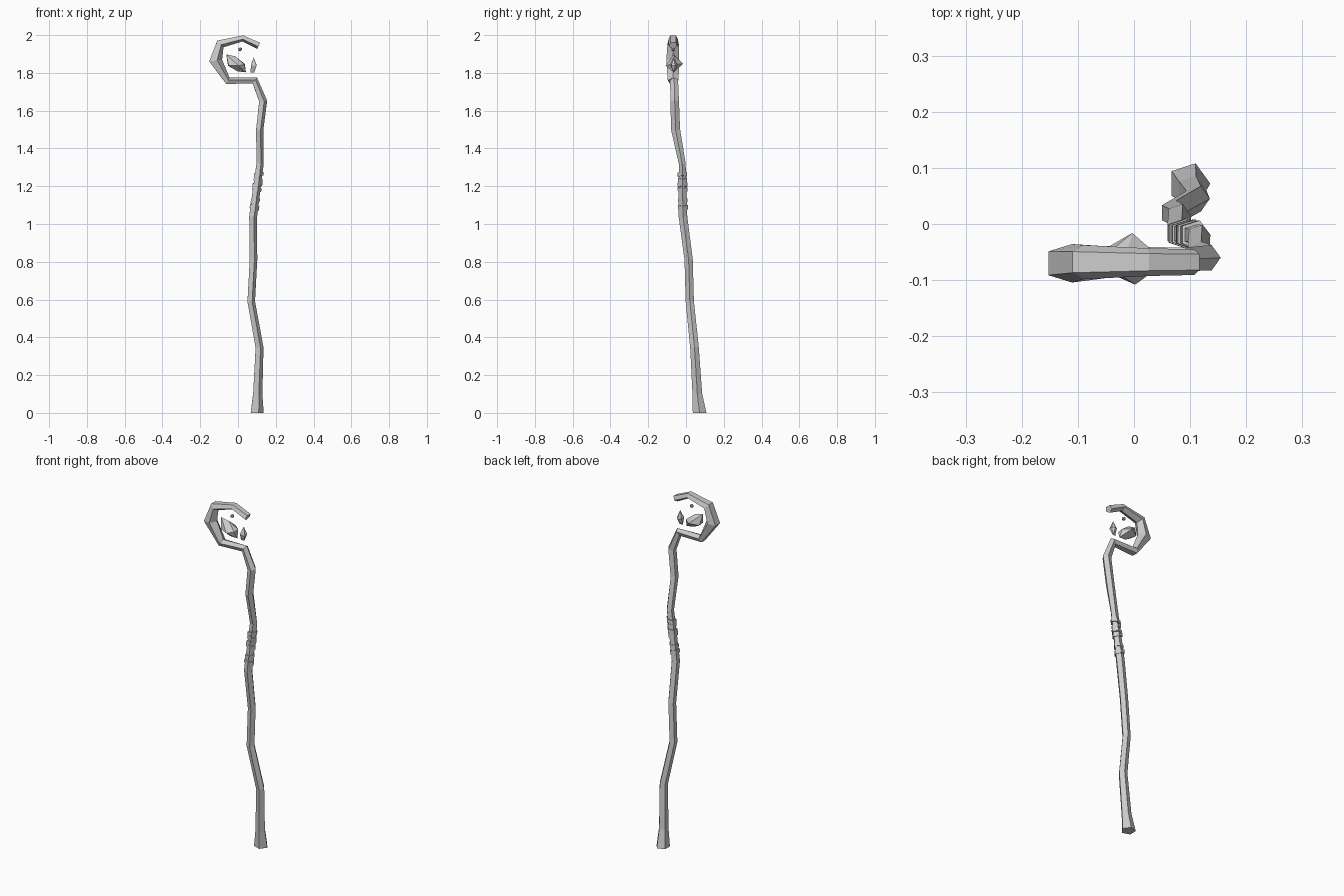
import bpy, bmesh, math
from mathutils import Vector


def finish(name, bm):
    bmesh.ops.recalc_face_normals(bm, faces=bm.faces)
    me = bpy.data.meshes.new(name)
    bm.to_mesh(me)
    bm.free()
    ob = bpy.data.objects.new(name, me)
    bpy.context.collection.objects.link(ob)
    return ob


def sweep(name, rows, sides=5, tilt=0.0, flat_start=False):
    """Mitred polygon sweep; rows are (x, y, z, in-plane radius, y radius)."""
    bm = bmesh.new()
    pts = [Vector(r[:3]) for r in rows]
    rings = []
    for i, p in enumerate(pts):
        a = (p - pts[i - 1]).normalized() if i else None
        b = (pts[i + 1] - p).normalized() if i + 1 < len(pts) else None
        a, b = a or b, b or a
        t = (a + b).normalized()
        if i == 0 and flat_start:
            t = Vector((0, 0, 1))
        mitre = 1 / max(0.5, t.dot(b)) if i else 1
        u = t.cross(Vector((0, 1, 0))).normalized()
        v = u.cross(t)
        ring = []
        for k in range(sides):
            ang = 2 * math.pi * (k + 0.5) / sides
            c, s = math.cos(ang), math.sin(ang)
            q = p + u * c * rows[i][3] * mitre + v * s * rows[i][4]
            ring.append(bm.verts.new(q + t * c * rows[i][3] * tilt))
        rings.append(ring)
    for r0, r1 in zip(rings, rings[1:]):
        for k in range(sides):
            j = (k + 1) % sides
            bm.faces.new((r0[k], r0[j], r1[j], r1[k]))
    bm.faces.new(rings[0])
    bm.faces.new(rings[-1])
    return finish(name, bm)


def hull(name, pts):
    bm = bmesh.new()
    for p in pts:
        bm.verts.new(p)
    bmesh.ops.convex_hull(bm, input=bm.verts[:])
    return finish(name, bm)


# Crooked shaft that curls into the open hook
sweep("staff_shaft", [
    (0.098, 0.072, 0.00, 0.038, 0.038),
    (0.102, 0.060, 0.10, 0.027, 0.027),
    (0.112, 0.045, 0.345, 0.023, 0.024),
    (0.068, 0.020, 0.59, 0.022, 0.023),
    (0.080, 0.014, 0.81, 0.022, 0.023),
    (0.078, -0.016, 1.04, 0.023, 0.024),
    (0.115, -0.020, 1.32, 0.021, 0.019),
    (0.113, -0.055, 1.50, 0.021, 0.025),
    (0.131, -0.060, 1.65, 0.023, 0.024),
    (0.088, -0.063, 1.758, 0.018, 0.022),
    (-0.055, -0.068, 1.757, 0.018, 0.030),
    (-0.122, -0.070, 1.865, 0.035, 0.036),
    (-0.095, -0.068, 1.955, 0.023, 0.032),
    (0.025, -0.068, 1.984, 0.017, 0.026),
    (0.110, -0.068, 1.945, 0.020, 0.024),
], flat_start=True)

# Cord wraps around the grip
low, high = Vector((0.078, -0.016, 1.04)), Vector((0.115, -0.020, 1.32))
for n, (z, h, r, tilt) in enumerate([
        (1.090, 0.022, 0.028, 0.15), (1.125, 0.018, 0.026, -0.2),
        (1.185, 0.020, 0.027, 0.1), (1.208, 0.020, 0.028, -0.25),
        (1.235, 0.020, 0.026, 0.2), (1.262, 0.020, 0.027, -0.3)]):
    a, b = (low.lerp(high, (zz - low.z) / (high.z - low.z))
            for zz in (z - h / 2, z + h / 2))
    sweep(f"grip_wrap_{n + 1}", [(*a, r, r), (*b, r, r)], tilt=tilt)

# Floating crystals inside the hook
hull("large_crystal", [
    (-0.062, -0.065, 1.898), (-0.015, -0.062, 1.888), (-0.053, -0.045, 1.838),
    (-0.050, -0.085, 1.840), (-0.003, -0.016, 1.848), (0.002, -0.108, 1.838),
    (0.036, -0.050, 1.848), (0.034, -0.085, 1.845), (0.042, -0.065, 1.803),
    (-0.002, -0.070, 1.808)])
hull("small_crystal", [
    (0.083, -0.066, 1.882), (0.068, -0.055, 1.842), (0.068, -0.080, 1.840),
    (0.099, -0.058, 1.840), (0.098, -0.078, 1.838), (0.085, -0.045, 1.835),
    (0.067, -0.068, 1.803), (0.086, -0.065, 1.802)])

# Tiny bead
bpy.ops.mesh.primitive_ico_sphere_add(subdivisions=1, radius=0.011,
                                      location=(0.011, -0.068, 1.925))
bpy.context.object.name = "crystal_bead"
